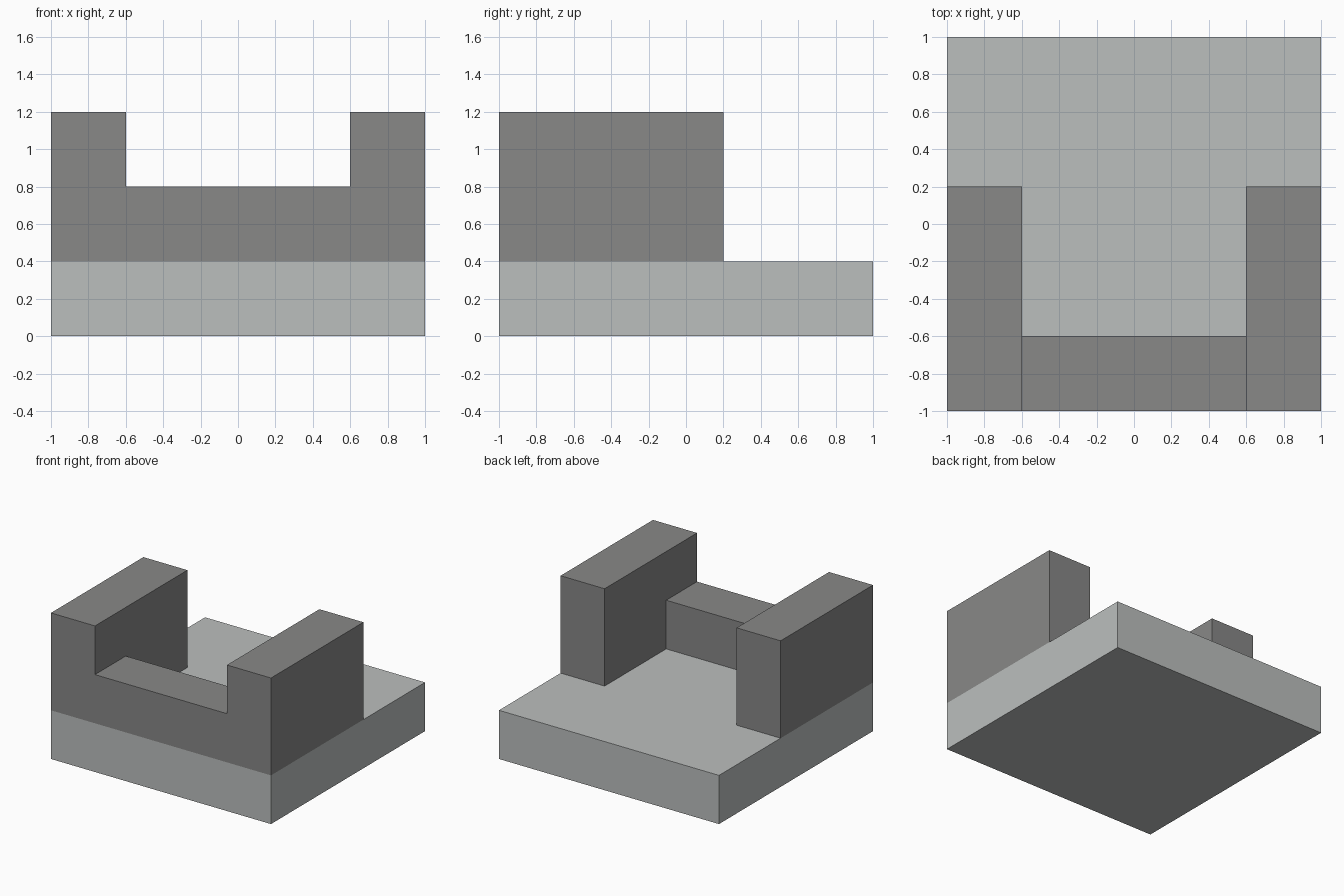
import bpy
import bmesh

cube = bpy.data.objects.get("Cube")
if cube:
    bpy.data.objects.remove(cube, do_unlink=True)


def make_material(name, color):
    mat = bpy.data.materials.new(name)
    mat.use_nodes = True
    mat.diffuse_color = color
    mat.node_tree.nodes["Principled BSDF"].inputs["Base Color"].default_value = color
    return mat


def make_box(name, low, high, mat):
    """Axis-aligned box between two opposite corners."""
    bm = bmesh.new()
    bmesh.ops.create_cube(bm, size=1)
    for v in bm.verts:
        for i in range(3):
            v.co[i] = high[i] if v.co[i] > 0 else low[i]
    mesh = bpy.data.meshes.new(name)
    bm.to_mesh(mesh)
    bm.free()
    mesh.materials.append(mat)
    obj = bpy.data.objects.new(name, mesh)
    bpy.context.collection.objects.link(obj)
    return obj


light_grey = make_material("light grey", (0.50, 0.52, 0.515, 1))
dark_grey = make_material("dark grey", (0.246, 0.246, 0.243, 1))

# Square base slab
make_box("base_slab", (-1, -1, 0), (1, 1, 0.4), light_grey)

# Tall side walls
make_box("left_wall", (0.6, -1, 0.4), (1, 0.2, 1.2), dark_grey)
make_box("right_wall", (-1, -1, 0.4), (-0.6, 0.2, 1.2), dark_grey)

# Low wall joining them at the front
make_box("front_wall", (-0.6, -1, 0.4), (0.6, -0.6, 0.8), dark_grey)
